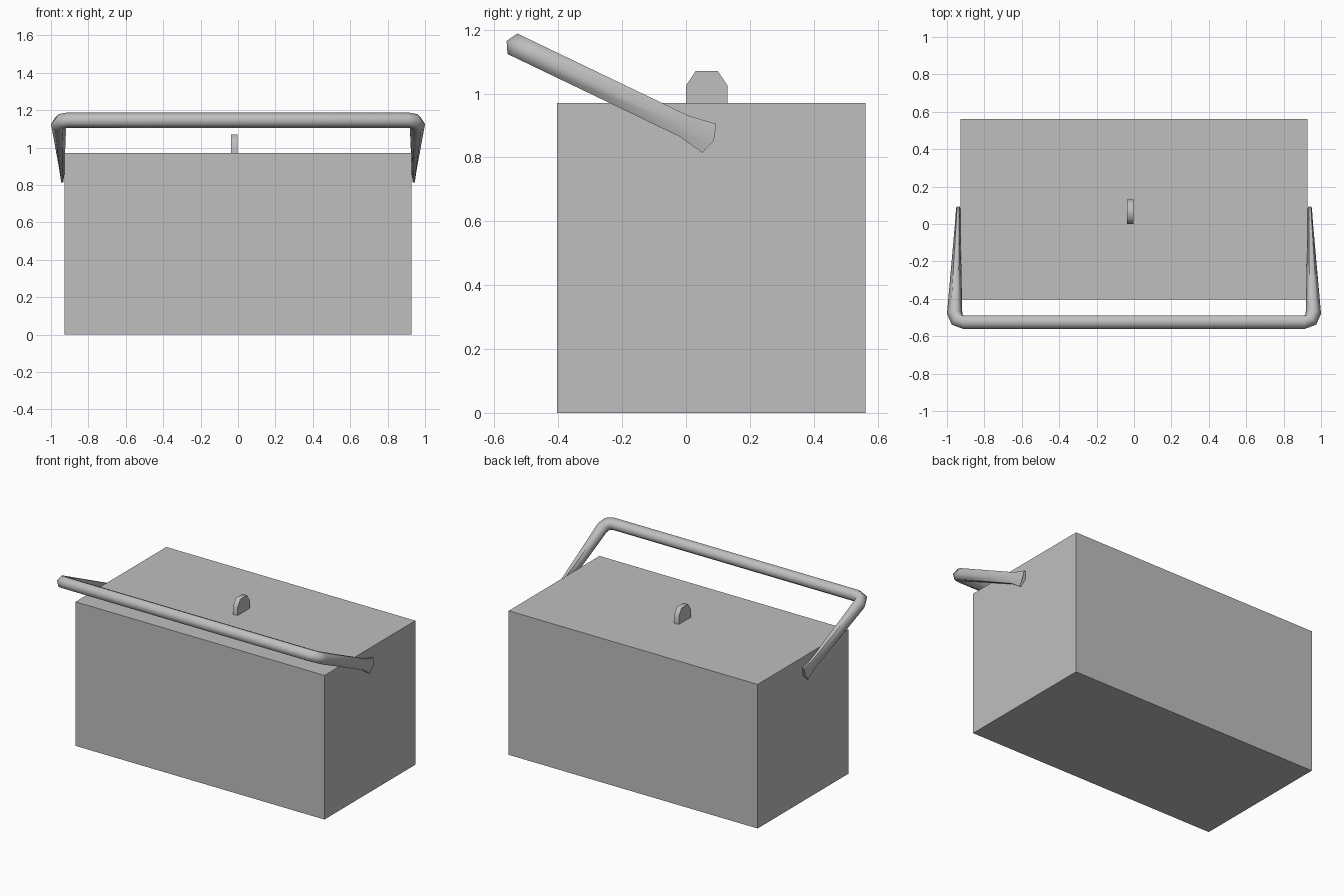
import bpy
import bmesh
from math import cos, sin, pi, radians
from mathutils import Vector

cube = bpy.data.objects.get("Cube")
if cube:
    bpy.data.objects.remove(cube, do_unlink=True)

grey = bpy.data.materials.new("plain_grey")
grey.use_nodes = True
grey.diffuse_color = (0.52, 0.52, 0.52, 1)
grey.node_tree.nodes["Principled BSDF"].inputs["Base Color"].default_value = grey.diffuse_color


def finish(name, bm, smooth_angle=None):
    bmesh.ops.recalc_face_normals(bm, faces=bm.faces)
    mesh = bpy.data.meshes.new(name)
    bm.to_mesh(mesh)
    bm.free()
    mesh.materials.append(grey)
    obj = bpy.data.objects.new(name, mesh)
    bpy.context.collection.objects.link(obj)
    if smooth_angle:
        bpy.ops.object.select_all(action='DESELECT')
        obj.select_set(True)
        bpy.context.view_layer.objects.active = obj
        bpy.ops.object.shade_smooth_by_angle(angle=radians(smooth_angle))
    return obj


# Box body
bm = bmesh.new()
bmesh.ops.create_cube(bm, size=1)
bmesh.ops.scale(bm, vec=(1.856, 0.967, 0.971), verts=bm.verts)
bmesh.ops.translate(bm, vec=(0, 0.079, 0.4855), verts=bm.verts)
finish("box_body", bm)

# Lid tab: a rounded profile extruded sideways
profile = [(0, 0.97), (0, 1.025), (0.03, 1.07), (0.1, 1.07), (0.13, 1.025), (0.13, 0.97)]
bm = bmesh.new()
face = bm.faces.new([bm.verts.new((-0.037, y, z)) for y, z in profile])
side = bmesh.ops.extrude_face_region(bm, geom=[face])["geom"]
bmesh.ops.translate(bm, vec=(0.034, 0, 0),
                    verts=[v for v in side if isinstance(v, bmesh.types.BMVert)])
finish("lid_tab", bm, 65)

# Carrying handle: six-sided tube that flattens and flares at its ends
origin = Vector((0, -0.525, 1.147))
along = Vector((0, 0.902, -0.433))     # direction of the arms
across = Vector((0, 0.433, 0.902))     # normal of the handle plane
R = 0.041

# Each section: x, distance along arm, turn, thickness, width, end bulge
half = [
    (0.91, 0.0, 0, R, R, 0),
    (0.945, 0.014, pi / 4, R, R, 0),
    (0.959, 0.05, pi / 2, R, R, 0),
    (0.943, 0.575, pi / 2, 0.015, R, 0),
    (0.94, 0.663, pi / 2, 0.011, 0.058, 0.016),
]
sections = [(-x, s, -t, a, b, e) for x, s, t, a, b, e in reversed(half)] + half

bm = bmesh.new()
rings = []
for x, s, turn, thick, width, bulge in sections:
    # Outward direction within the handle plane
    outward = Vector((sin(turn), 0, 0)) - along * cos(turn)
    center = origin + Vector((x, 0, 0)) + along * s
    ring = []
    for i in range(6):
        c, d = cos(i * pi / 3), sin(i * pi / 3)
        tip = along * (bulge if i % 3 == 0 else 0)
        ring.append(bm.verts.new(center + outward * thick * c + across * width * d + tip))
    rings.append(ring)
for r0, r1 in zip(rings, rings[1:]):
    for i in range(6):
        j = (i + 1) % 6
        bm.faces.new((r0[i], r0[j], r1[j], r1[i]))
bm.faces.new(rings[0])
bm.faces.new(rings[-1])
finish("carrying_handle", bm, 65)
